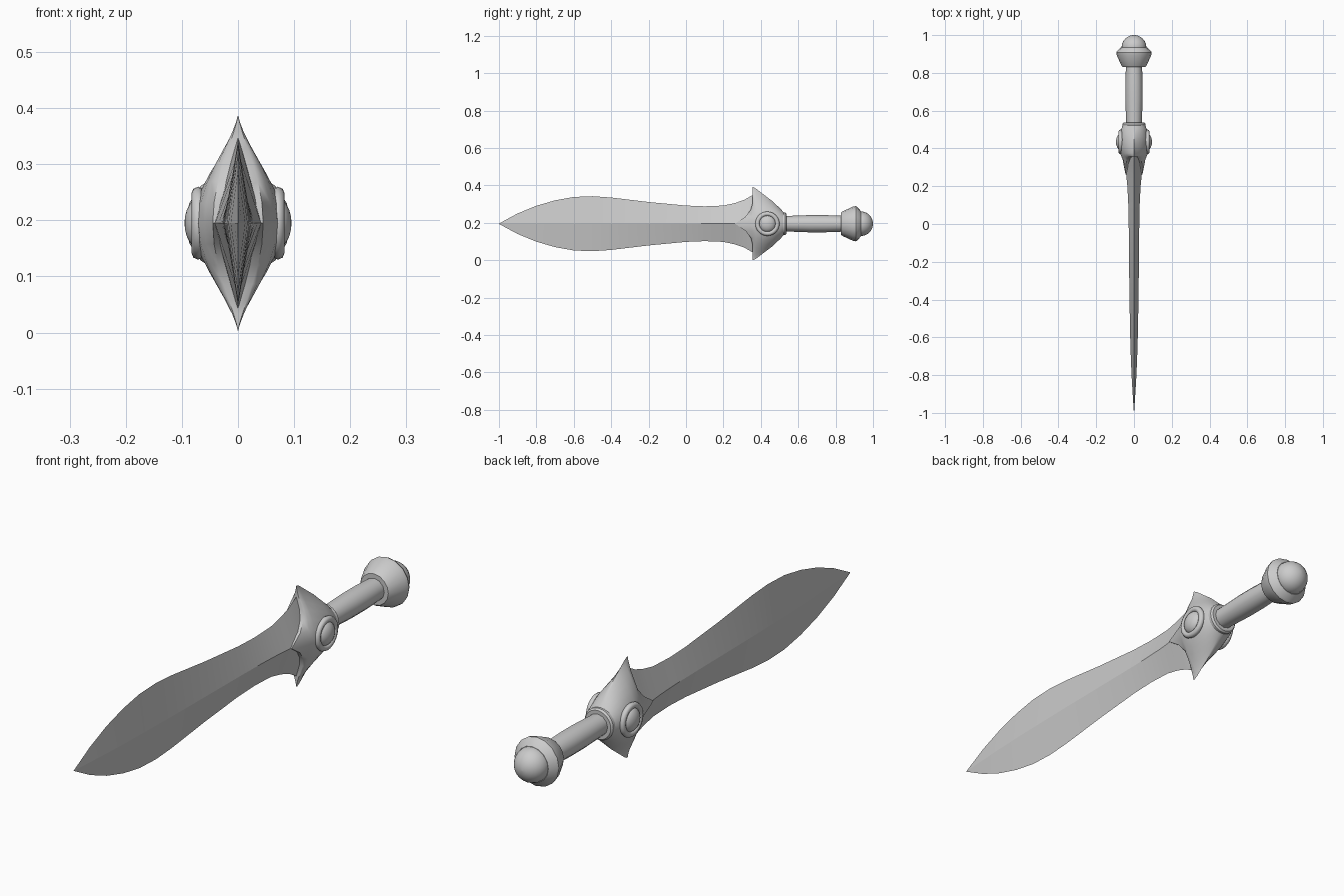
import bpy, bmesh, math

if "Cube" in bpy.data.objects:
    bpy.data.objects.remove(bpy.data.objects["Cube"])

ZC = 0.195  # height of the sword axis


def finish(name, bm, angle):
    bmesh.ops.remove_doubles(bm, verts=bm.verts, dist=1e-5)
    bmesh.ops.recalc_face_normals(bm, faces=bm.faces)
    me = bpy.data.meshes.new(name)
    bm.to_mesh(me)
    bm.free()
    ob = bpy.data.objects.new(name, me)
    bpy.context.collection.objects.link(ob)
    bpy.ops.object.select_all(action='DESELECT')
    ob.select_set(True)
    bpy.context.view_layer.objects.active = ob
    bpy.ops.object.shade_smooth_by_angle(angle=math.radians(angle))
    return ob


def loft(bm, rings):
    """Skin closed rings of equal length; returns the vertex rings."""
    vr = [[bm.verts.new(p) for p in r] for r in rings]
    n = len(vr[0])
    for a, b in zip(vr, vr[1:]):
        for i in range(n):
            j = (i + 1) % n
            bm.faces.new((a[i], a[j], b[j], b[i]))
    return vr


def lathe(name, profile, sides, angle=35):
    """Turn (y, radius) pairs around the sword axis."""
    bm = bmesh.new()
    rings = []
    for y, r in profile:
        ang = [math.tau * i / sides for i in range(sides)]
        rings.append([(r * math.cos(a), y, ZC + r * math.sin(a)) for a in ang])
    vr = loft(bm, rings)
    bm.faces.new(vr[0])
    bm.faces.new(vr[-1])
    return finish(name, bm, angle)


# Blade: leaf outline (y, half height, half thickness), diamond section
outline = [(-1, .001, .0005), (-.9, .055, .007), (-.8, .096, .013),
           (-.7, .125, .017), (-.6, .143, .02), (-.5, .147, .022),
           (-.4, .14, .024), (-.2, .116, .026), (0, .097, .028),
           (.1, .093, .03), (.2, .097, .035), (.26, .11, .041),
           (.31, .127, .043), (.36, .155, .045), (.39, .15, .045)]
bm = bmesh.new()
vr = loft(bm, [[(t, y, ZC), (0, y, ZC + h), (-t, y, ZC), (0, y, ZC - h)]
               for y, h, t in outline])
bm.faces.new(vr[0])
bm.faces.new(vr[-1])
finish("blade", bm, 15)

# Guard: (centre y, tip y, half width, half height, pinch) from grip to blade
stations = [(.53, .53, .055, .052, 1), (.505, .505, .067, .08, 1.2),
            (.46, .46, .077, .122, 1.7), (.41, .41, .078, .16, 2.4),
            (.365, .375, .07, .187, 2.9), (.34, .36, .06, .195, 3),
            (.262, .355, .045, .195, 3)]
N = 32
rings = []
for k, (yc, yt, w, h, p) in enumerate(stations):
    ring = []
    for i in range(N):
        a = math.tau * i / N
        c, s = math.cos(a), math.sin(a)
        y = yc + (yt - yc) * min(1, abs(s) * 2.2) ** .6
        x = math.copysign(w * abs(c) ** p, c)
        ring.append((x, y, ZC + h * s))
    rings.append(ring)
bm = bmesh.new()
vr = loft(bm, rings)
bm.faces.new(vr[0])
# Front cap as strips joining left and right sides
f, q = vr[-1], N // 4
bm.faces.new((f[q], f[q - 1], f[q + 1]))
bm.faces.new((f[3 * q], f[3 * q - 1], f[3 * q + 1]))
for i in range(1, 2 * q - 1):
    bm.faces.new((f[q - i], f[q - i - 1], f[(q + i + 1) % N], f[q + i]))
finish("guard", bm, 40)

# Round bosses and bezels on both sides of the guard
for side, sx in (("right", 1), ("left", -1)):
    bpy.ops.mesh.primitive_uv_sphere_add(segments=24, ring_count=12, radius=.046,
                                         location=(sx * .066, .435, ZC),
                                         rotation=(0, math.pi / 2, 0))
    gem = bpy.context.object
    gem.name = side + "_boss"
    gem.scale.z = .64
    bpy.ops.object.shade_smooth()
    bpy.ops.mesh.primitive_torus_add(major_segments=28, minor_segments=8,
                                     major_radius=.053, minor_radius=.012,
                                     location=(sx * .071, .435, ZC),
                                     rotation=(0, math.pi / 2, 0))
    bpy.context.object.name = side + "_bezel"
    bpy.ops.object.shade_smooth()

# Collar, grip and pommel
lathe("collar", [(.51, .054), (.515, .061), (.53, .061), (.537, .055), (.537, .04)], 24)
lathe("grip", [(.52, .041), (.58, .043), (.66, .046), (.74, .046), (.8, .044), (.85, .042)], 12)
lathe("pommel", [(.83, .04), (.83, .06), (.838, .066), (.892, .091), (.908, .094),
                 (.916, .09), (.935, .068), (.935, .05)], 16, 30)
dome = [(.935 + .065 * math.sin(math.radians(a)), .066 * math.cos(math.radians(a)))
        for a in (-20, 0, 15, 30, 45, 60, 75, 88)]
lathe("pommel_cap", dome, 24)
